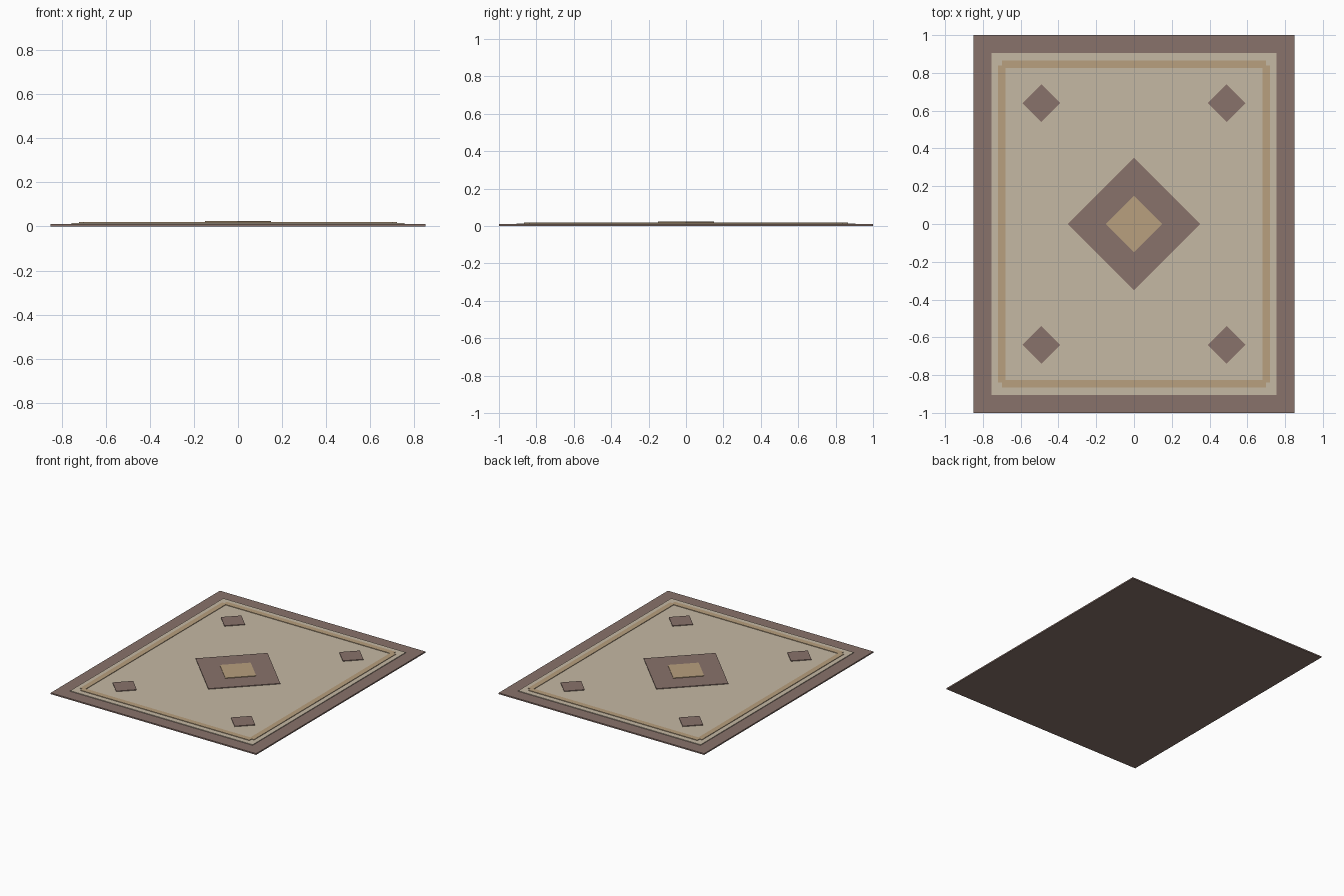
import bpy, bmesh
from math import pi

if "Cube" in bpy.data.objects:
    bpy.data.objects.remove(bpy.data.objects["Cube"])


def material(name, rgb):
    m = bpy.data.materials.new(name)
    m.diffuse_color = (*rgb, 1)
    m.use_nodes = True
    m.node_tree.nodes["Principled BSDF"].inputs["Base Color"].default_value = m.diffuse_color
    return m


BROWN = material("brown_wool", (0.25, 0.17, 0.145))
CREAM = material("cream_wool", (0.56, 0.48, 0.37))
TAN = material("tan_wool", (0.48, 0.35, 0.21))


def finish(bm, name, x, y, z0, mat):
    me = bpy.data.meshes.new(name)
    bm.to_mesh(me)
    bm.free()
    ob = bpy.data.objects.new(name, me)
    ob.location = (x, y, z0)
    me.materials.append(mat)
    bpy.context.collection.objects.link(ob)
    return ob


def slab(name, x, y, w, d, z0, z1, mat):
    bm = bmesh.new()
    bmesh.ops.create_cube(bm, size=1)
    bmesh.ops.scale(bm, vec=(w, d, z1 - z0), verts=bm.verts)
    bmesh.ops.translate(bm, vec=(0, 0, (z1 - z0) / 2), verts=bm.verts)
    return finish(bm, name, x, y, z0, mat)


def diamond(name, x, y, r, z0, z1, mat):
    # square slab turned 45 degrees, r = half diagonal
    side = r * 2 ** 0.5
    ob = slab(name, x, y, side, side, z0, z1, mat)
    ob.rotation_euler.z = pi / 4
    return ob


# Backing and field
slab("rug_base", 0, 0, 1.70, 2.00, 0, 0.010, BROWN)
slab("rug_field", 0, 0, 1.51, 1.81, 0.008, 0.015, CREAM)

# Inlaid border stripes
for s, side in ((-1, "near"), (1, "far")):
    slab(f"border_stripe_{side}", 0, s * 0.845, 1.40, 0.04, 0.013, 0.019, TAN)
for s, side in ((-1, "left"), (1, "right")):
    slab(f"border_stripe_{side}", s * 0.70, 0, 0.04, 1.68, 0.013, 0.019, TAN)

# Central medallion
diamond("medallion", 0, 0, 0.35, 0.013, 0.020, BROWN)
diamond("medallion_centre", 0, 0, 0.15, 0.018, 0.024, TAN)

# Corner diamonds
for sx, nx in ((-1, "left"), (1, "right")):
    for sy, ny in ((-1, "near"), (1, "far")):
        diamond(f"corner_diamond_{ny}_{nx}", sx * 0.49, sy * 0.64, 0.10, 0.013, 0.020, BROWN)
